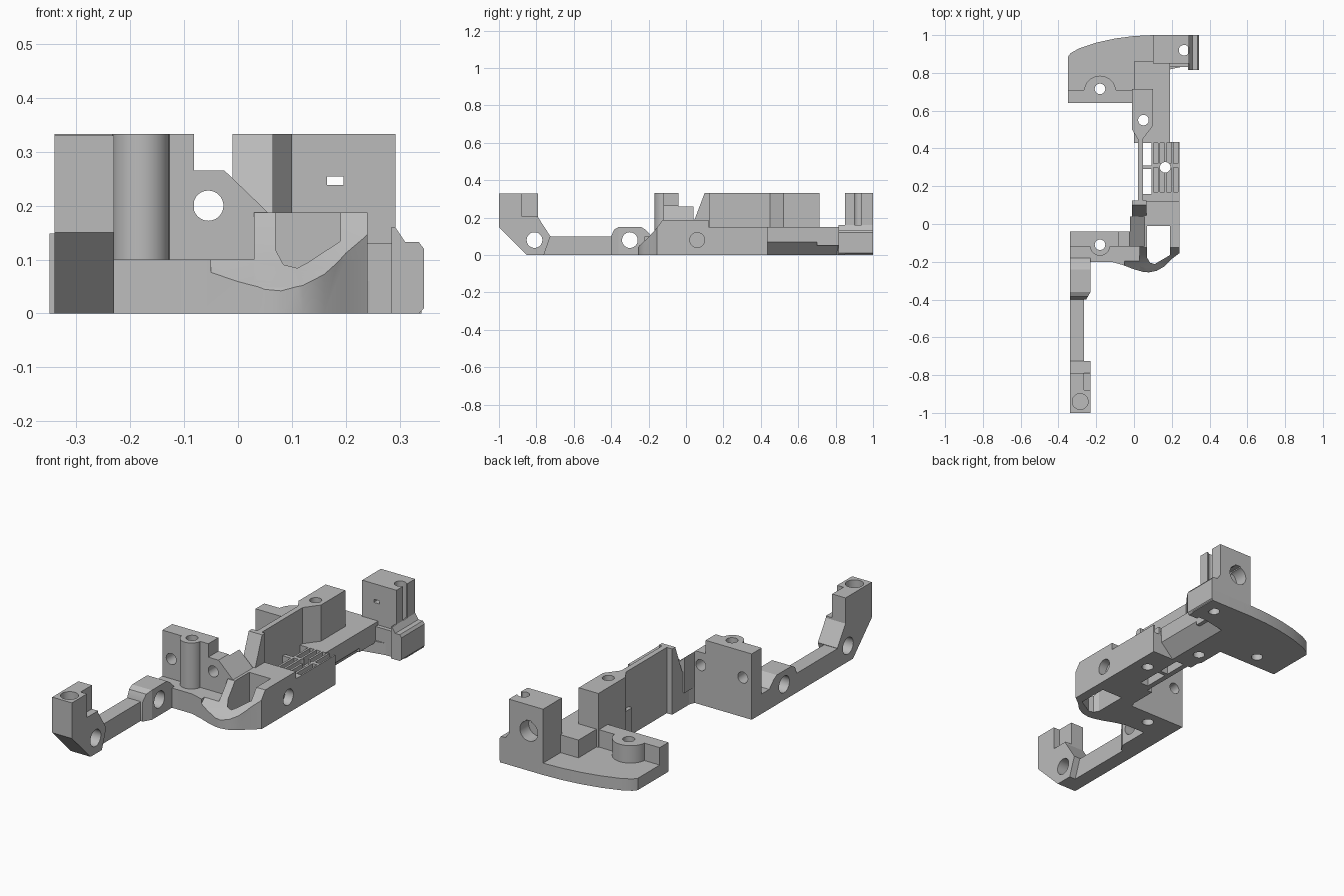
import bpy, bmesh, math

if "Cube" in bpy.data.objects:
    bpy.data.objects.remove(bpy.data.objects["Cube"])

grey = bpy.data.materials.new("plain_grey")
grey.use_nodes = True
grey.diffuse_color = (0.5, 0.5, 0.5, 1)
grey.node_tree.nodes["Principled BSDF"].inputs["Base Color"].default_value = (0.5, 0.5, 0.5, 1)


def prism(name, pts, axis, lo, hi):
    """Extrude a 2D outline: z takes (x, y), x takes (y, z), y takes (x, z)."""
    place = {"z": lambda a, b, h: (a, b, h), "x": lambda a, b, h: (h, a, b),
             "y": lambda a, b, h: (a, h, b)}[axis]
    bm = bmesh.new()
    low = [bm.verts.new(place(a, b, lo)) for a, b in pts]
    high = [bm.verts.new(place(a, b, hi)) for a, b in pts]
    bm.faces.new(low)
    bm.faces.new(high)
    for i in range(len(pts)):
        j = (i + 1) % len(pts)
        bm.faces.new((low[i], low[j], high[j], high[i]))
    bmesh.ops.recalc_face_normals(bm, faces=bm.faces)
    mesh = bpy.data.meshes.new(name)
    bm.to_mesh(mesh)
    bm.free()
    mesh.materials.append(grey)
    obj = bpy.data.objects.new(name, mesh)
    bpy.context.collection.objects.link(obj)
    return obj


def box(name, x0, x1, y0, y1, z0, z1):
    return prism(name, [(x0, y0), (x1, y0), (x1, y1), (x0, y1)], "z", z0, z1)


def rod(name, a, b, r, axis, lo, hi, n=32):
    ring = [(a + r * math.cos(math.tau * i / n), b + r * math.sin(math.tau * i / n)) for i in range(n)]
    return prism(name, ring, axis, lo, hi)


def cut(cutter, *parts):
    cutter.hide_render = True
    for part in parts:
        bpy.context.view_layer.objects.active = part
        mod = part.modifiers.new("cut", "BOOLEAN")
        mod.operation, mod.solver, mod.object = "DIFFERENCE", "EXACT", cutter
        bpy.ops.object.modifier_apply(modifier=mod.name)
    bpy.data.objects.remove(cutter)


def drill(a, b, r, axis, lo, hi, *parts):
    cut(rod("drill", a, b, r, axis, lo, hi), *parts)


# Front arm: end post, thin bar, rounded block
end_post = prism("end_post", [(-1, .15), (-.85, 0), (-.76, 0), (-.725, .1), (-.79, .2),
                              (-.79, .33), (-1, .33)], "x", -.34, -.23)
cut(box("notch", -.265, -.2, -.88, -.7, .21, .4), end_post)
drill(-.285, -.94, .042, "z", .2, .4, end_post)
drill(-.81, .08, .042, "x", -.4, -.2, end_post)
arm_bar = box("arm_bar", -.34, -.265, -.76, -.36, 0, .098)
arm_block = prism("arm_block", [(-.4, 0), (-.4, .1), (-.385, .135), (-.36, .15), (-.24, .15),
                                (-.215, .135), (-.18, .1), (-.18, 0)], "x", -.34, -.23)
cut(prism("corner", [(-.2, -.42), (-.265, -.42), (-.23, -.36), (-.2, -.36)], "z", -.1, .3), arm_block)
drill(-.3, .08, .042, "x", -.4, -.2, arm_block)

# Front base with curved lip, and the open cup behind it
lip = [(-.12, -.2), (-.06, -.217), (0, -.24), (.05, -.254), (.08, -.256), (.12, -.248),
       (.16, -.225), (.2, -.185), (.24, -.155)]
front_base = prism("front_base", [(-.34, -.2)] + lip + [(.24, .02), (0, .02), (-.02, -.04),
                                                        (-.34, -.04)], "z", 0, .1)
cup = prism("cup", [(.03, -.245)] + lip[3:] + [(.24, .12), (.03, .12)], "z", 0, .187)
slope = prism("slope", [(-.4, .03), (-.265, .03), (-.25, .05), (-.2, .095), (-.16, .14),
                        (-.125, .187), (-.125, .4), (-.4, .4)], "x", -.05, .4)
slope_copy = slope.copy()
bpy.context.collection.objects.link(slope_copy)
cut(slope, cup)
cut(slope_copy, front_base)
pocket = [(.07, -.01), (.19, -.01), (.19, -.165), (.11, -.212), (.085, -.205), (.07, -.18)]
cut(prism("pocket", pocket, "z", -.1, .4), cup, front_base)

# Front upright wall with its boss and sloping fin
front_wall = box("front_wall", -.34, -.082, -.12, -.04, 0, .333)
front_boss = rod("front_boss", -.18, -.115, .053, "z", .05, .333)
fin = prism("fin", [(-.09, 0), (-.09, .265), (-.025, .265), (.056, .187), (.056, 0)], "y", -.12, -.04)
fin_side = prism("fin_side", [(-.02, .08), (-.02, .26), (.056, .187), (.056, .08)], "y", -.05, .04)
drill(-.18, -.11, .028, "z", -.1, .4, front_wall, front_boss, front_base)
drill(-.055, .2, .028, "y", -.2, .1, fin, fin_side)
drill(-.29, .2, .028, "y", -.2, .1, front_wall)

# Middle spine wall, leaning at its front end
spine_foot = prism("spine_foot", [(-.04, 0), (-.04, .187), (.045, .187), (.1, .333), (.125, .333),
                                  (.125, 0)], "x", -.01, .065)
spine_wall = box("spine_wall", .02, .047, .1, .5, 0, .333)
spine_block = prism("spine_block", [(.02, .45), (.047, .45), (.1, .52), (.1, .715), (-.01, .715),
                                    (-.01, .5)], "z", 0, .333)

# Vented deck and the bridge behind it
deck = box("deck", .02, .24, .1, .435, 0, .15)
bridge = prism("bridge", [(0, 0), (.12, 0), (.19, .07), (.19, .15), (0, .15)], "y", .43, .86)
for y0, y1 in ((.16, .29), (.31, .435)):
    cut(box("opening", .047, .092, y0, y1, -.1, .3), deck)
    for i in range(4):
        x = .103 + i * .035
        cut(box("vent", x, x + .024, y0 + .01, y1 + .01, .11, .3), deck)
drill(.165, .3, .028, "z", -.1, .3, deck)
drill(.06, .08, .04, "x", .195, .3, cup)
drill(.05, .55, .028, "z", -.1, .4, spine_block, bridge)

# Rear plate with curved back edge, ramp and low boss
rear_plate = prism("rear_plate", [(-.35, .64), (0, .64), (.1, .8), (.34, .85), (.34, 1), (.1, 1),
                                  (0, .995), (-.1, .982), (-.2, .96), (-.29, .93), (-.335, .905),
                                  (-.35, .885)], "z", 0, .06)
ramp = prism("ramp", [(0, .05), (.1, .15), (.19, .15), (.19, .05)], "y", .7, .86)
rear_ledge = box("rear_ledge", -.35, 0, .64, .71, 0, .148)
rear_boss = rod("rear_boss", -.18, .7, .085, "z", .03, .148)
cut(box("trim", -.4, .1, .5, .64, -.1, .4), rear_boss)
drill(-.18, .715, .028, "z", -.1, .3, rear_plate, rear_ledge, rear_boss)

# Rear post with grooved bore, nut recess and side tab
rear_post = box("rear_post", .1, .292, .85, 1, 0, .333)
side_tab = prism("side_tab", [(.285, 0), (.335, 0), (.345, .01), (.345, .12), (.335, .133), (.31, .133),
                              (.292, .16), (.285, .16)], "y", .815, 1)
post_shoulder = box("post_shoulder", .18, .3, .83, .87, 0, .13)
drill(.265, .92, .028, "z", -.1, .4, rear_post, rear_plate)
cut(box("groove", .265, .32, .902, .938, .16, .4), rear_post)
drill(.18, .2, .05, "y", .93, 1.1, rear_post)
cut(box("slit", .165, .196, .8, 1.1, .238, .254), rear_post)

# Shading
for obj in bpy.context.scene.objects:
    obj.select_set(obj.type == "MESH")
bpy.context.view_layer.objects.active = deck
bpy.ops.object.shade_smooth_by_angle(angle=math.radians(30))
